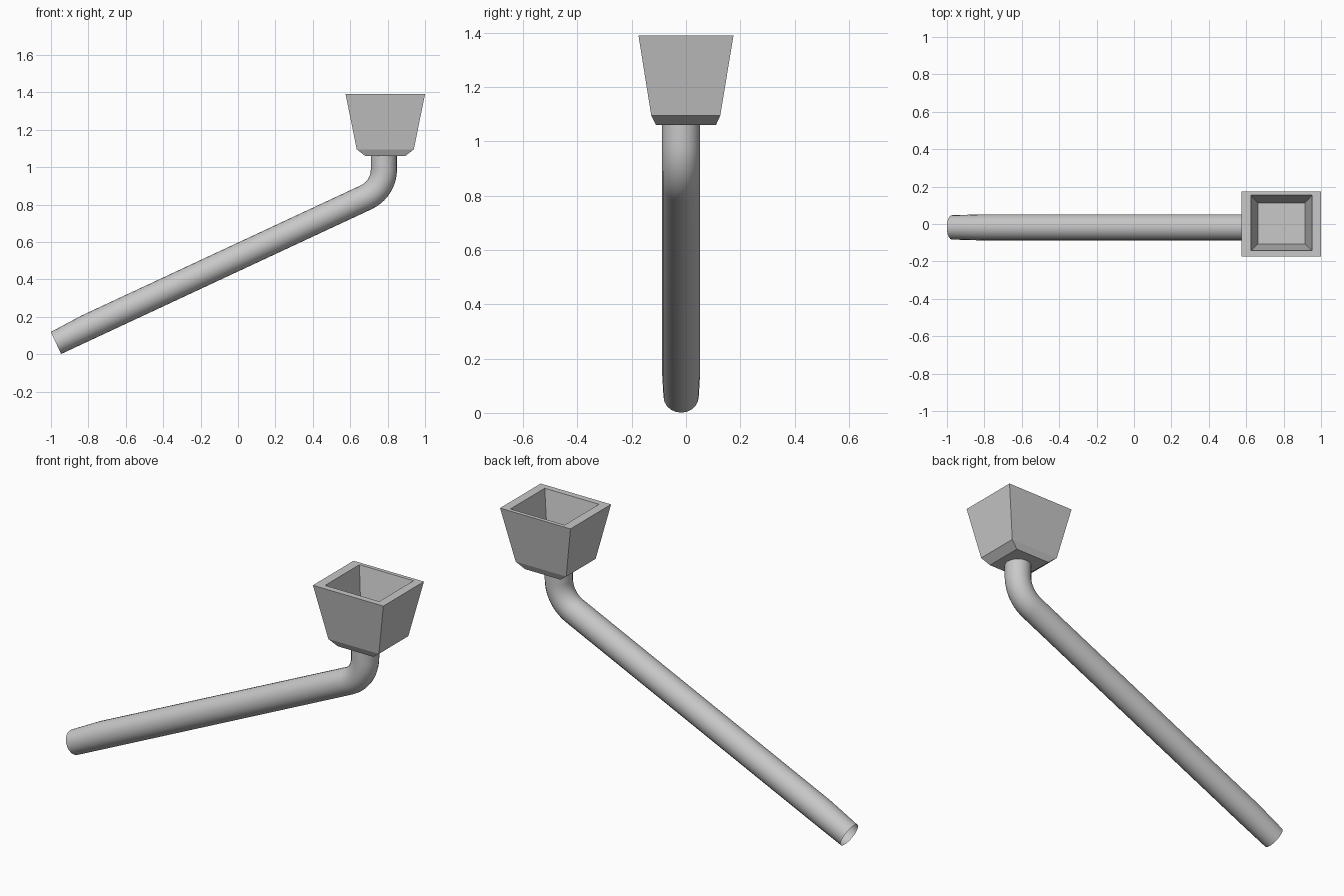
import bpy, bmesh, math
from mathutils import Vector

cube = bpy.data.objects.get("Cube")
if cube:
    bpy.data.objects.remove(cube)

# Shared material
grey = bpy.data.materials.new("plain_grey")
grey.use_nodes = True
colour = (0.58, 0.58, 0.58, 1)
grey.diffuse_color = colour
grey.node_tree.nodes["Principled BSDF"].inputs["Base Color"].default_value = colour


def loft(name, rings, caps, smooth):
    """Skin a list of closed rings; optionally cap both ends."""
    bm = bmesh.new()
    loops = [[bm.verts.new(p) for p in ring] for ring in rings]
    for a, b in zip(loops, loops[1:]):
        for i in range(len(a)):
            j = (i + 1) % len(a)
            bm.faces.new((a[i], a[j], b[j], b[i]))
    if caps:
        bm.faces.new(loops[0][::-1])
        bm.faces.new(loops[-1])
    for f in bm.faces:
        f.smooth = smooth
    mesh = bpy.data.meshes.new(name)
    bm.to_mesh(mesh)
    bm.free()
    mesh.materials.append(grey)
    obj = bpy.data.objects.new(name, mesh)
    bpy.context.collection.objects.link(obj)
    return obj


def rectangle(x0, x1, y0, y1, z):
    return [(x0, y0, z), (x1, y0, z), (x1, y1, z), (x0, y1, z)]


# Bowl: chamfered base, flared walls, flat rim, recessed floor
loft("bowl", [
    rectangle(0.68, 0.895, -0.11, 0.11, 1.06),
    rectangle(0.635, 0.94, -0.128, 0.126, 1.095),
    rectangle(0.575, 1.0, -0.175, 0.175, 1.39),
    rectangle(0.625, 0.952, -0.142, 0.154, 1.39),
    rectangle(0.663, 0.914, -0.107, 0.112, 1.17),
], caps=True, smooth=False)

# Stem: open tube with a tapered mouth end and a rounded elbow
SIDES = 20
RADIUS = 0.07
SLOPE = math.radians(25)
corner = Vector((0.78, -0.018, 0.883))
TANGENT = 0.105
bend = TANGENT / math.tan((math.pi / 2 - SLOPE) / 2)
along = Vector((math.cos(SLOPE), 0, math.sin(SLOPE)))


def tube_ring(centre, angle, radius=RADIUS, drop=0.0):
    normal = Vector((-math.sin(angle), 0, math.cos(angle)))
    centre = centre - normal * drop
    turns = [2 * math.pi * i / SIDES for i in range(SIDES)]
    return [centre + radius * (math.cos(t) * normal + math.sin(t) * Vector((0, 1, 0)))
            for t in turns]


rings = [tube_ring(corner - along * 1.937, SLOPE, 0.065, 0.005),
         tube_ring(corner - along * 1.75, SLOPE)]
pivot = corner + Vector((-bend, 0, TANGENT))
STEPS = 10
for i in range(STEPS + 1):
    angle = SLOPE + (math.pi / 2 - SLOPE) * i / STEPS
    outward = Vector((math.sin(angle), 0, -math.cos(angle)))
    rings.append(tube_ring(pivot + outward * bend, angle))
rings.append(tube_ring(Vector((corner.x, corner.y, 1.065)), math.pi / 2))
stem = loft("stem", rings, caps=False, smooth=True)

# Consistent outward normals on the open tube
bm = bmesh.new()
bm.from_mesh(stem.data)
bmesh.ops.recalc_face_normals(bm, faces=bm.faces)
bm.to_mesh(stem.data)
bm.free()
